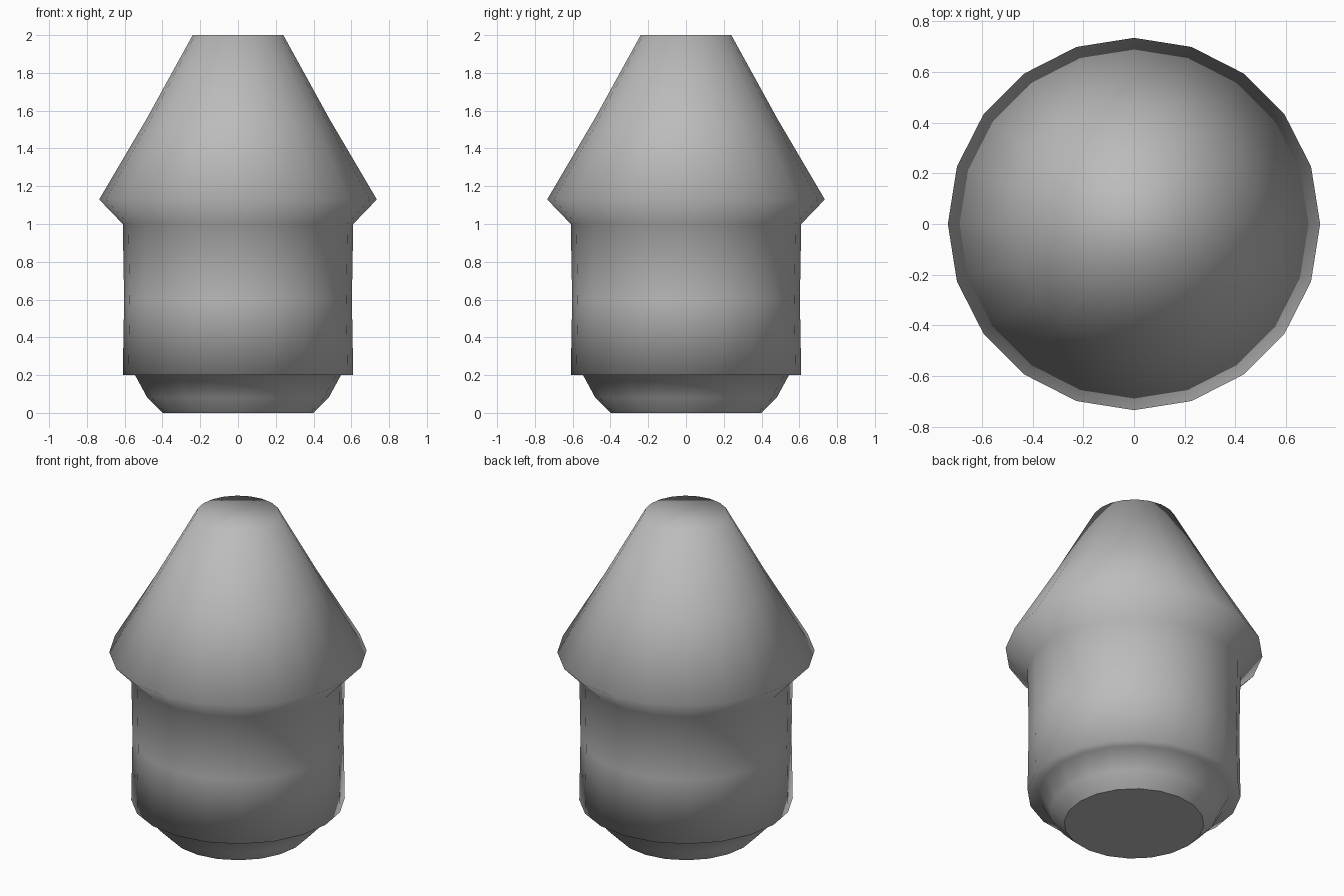
import bpy
import bmesh
from math import cos, sin, tau

cube = bpy.data.objects.get("Cube")
if cube:
    bpy.data.objects.remove(cube)

SIDES = 20

grey = bpy.data.materials.new("mid grey")
grey.use_nodes = True
colour = (0.5, 0.5, 0.5, 1)
grey.diffuse_color = colour
grey.node_tree.nodes["Principled BSDF"].inputs["Base Color"].default_value = colour

# Radius and height from the foot up: foot, barrel, flared collar, cone
profile = [
    (0.40, 0.0), (0.48, 0.08), (0.545, 0.2),
    (0.61, 0.2), (0.603, 0.6), (0.61, 1.0),
    (0.735, 1.13), (0.482, 1.56), (0.24, 2.0),
]


def lathe(name, points, material):
    """Turn a profile about z, closed by a disc at each end."""
    bm = bmesh.new()
    rings = [[bm.verts.new((r * cos(tau * i / SIDES), r * sin(tau * i / SIDES), z))
              for i in range(SIDES)] for r, z in points]
    for low, high in zip(rings, rings[1:]):
        for i in range(SIDES):
            j = (i + 1) % SIDES
            bm.faces.new((low[i], low[j], high[j], high[i]))
    bottom = bm.faces.new(rings[0][::-1])
    bm.faces.new(rings[-1])
    for face in bm.faces:
        face.smooth = True
    # The flat underside is the only crisp shading break
    bottom.smooth = False
    for edge in bottom.edges:
        edge.smooth = False
    mesh = bpy.data.meshes.new(name)
    bm.to_mesh(mesh)
    bm.free()
    mesh.materials.append(material)
    obj = bpy.data.objects.new(name, mesh)
    bpy.context.collection.objects.link(obj)
    return obj


lathe("turned_body", profile, grey)
